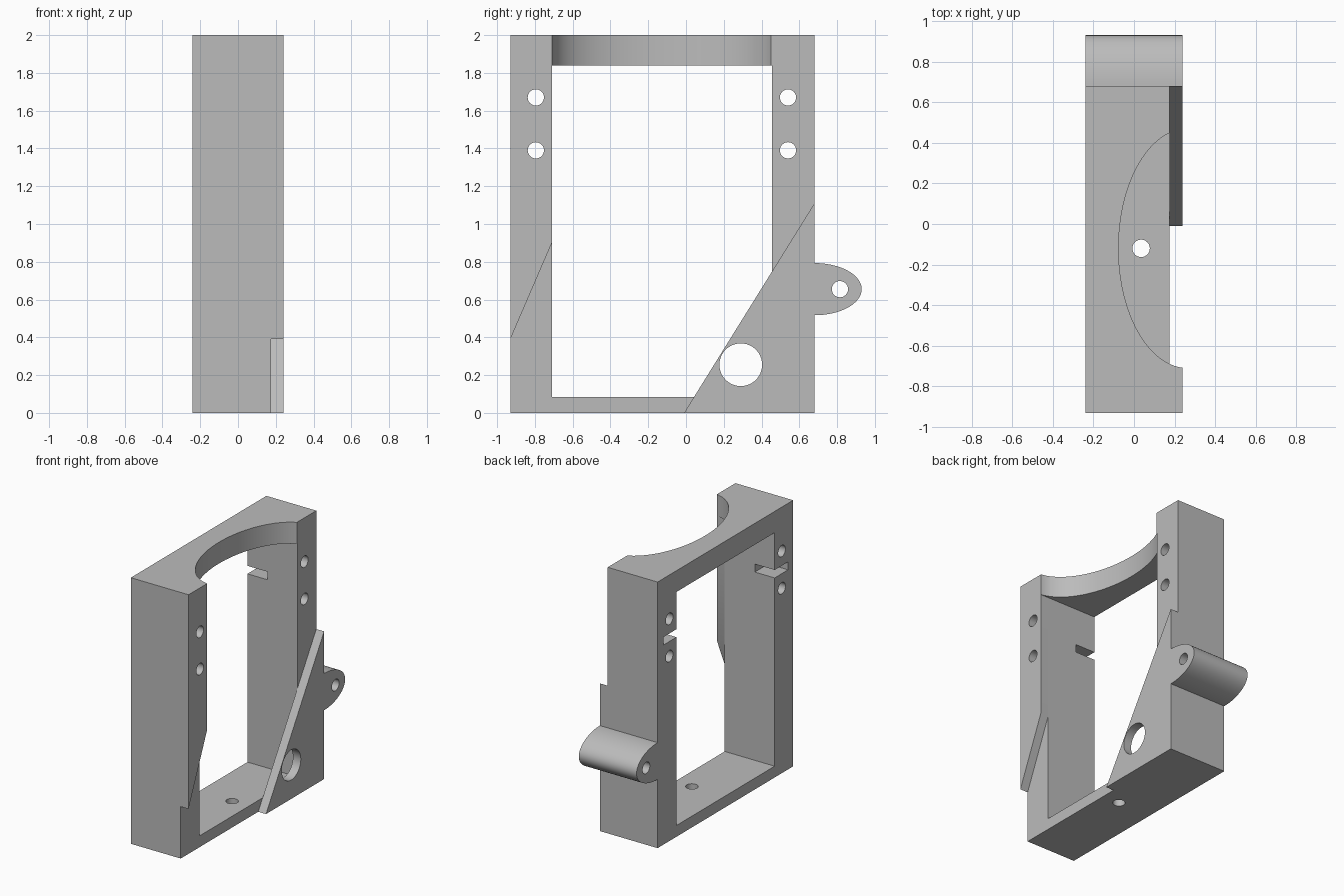
import bpy, bmesh, math

if "Cube" in bpy.data.objects:
    bpy.data.objects.remove(bpy.data.objects["Cube"], do_unlink=True)

grey = bpy.data.materials.new("plain grey")
grey.use_nodes = True
colour = (0.5, 0.5, 0.5, 1)
grey.diffuse_color = colour
grey.node_tree.nodes["Principled BSDF"].inputs["Base Color"].default_value = colour


def prism(name, points, low, high, axis="x"):
    """Extrude a (y, z) outline along x, or an (x, y) outline along z."""
    place = (lambda p, t: (t, *p)) if axis == "x" else (lambda p, t: (*p, t))
    bm = bmesh.new()
    base = bm.faces.new([bm.verts.new(place(p, low)) for p in points])
    top = bmesh.ops.extrude_face_region(bm, geom=[base])["geom"]
    shift = place((0, 0), high - low)
    bmesh.ops.translate(bm, vec=shift, verts=[v for v in top if isinstance(v, bmesh.types.BMVert)])
    bmesh.ops.recalc_face_normals(bm, faces=bm.faces)
    mesh = bpy.data.meshes.new(name)
    bm.to_mesh(mesh)
    bm.free()
    mesh.materials.append(grey)
    obj = bpy.data.objects.new(name, mesh)
    bpy.context.scene.collection.objects.link(obj)
    return obj


def rect(a, b, c, d):
    return [(a, c), (b, c), (b, d), (a, d)]


def ellipse(u, v, ru, rv, steps=48, start=0, sweep=math.tau):
    count = steps if sweep == math.tau else steps + 1
    angles = [start + sweep * i / steps for i in range(count)]
    return [(u + ru * math.cos(a), v + rv * math.sin(a)) for a in angles]


def cut(obj, points, low, high, axis="x"):
    """Subtract a prism and bake the result."""
    cutter = prism("cutter", points, low, high, axis)
    cutter.hide_render = True
    mod = obj.modifiers.new("cut", "BOOLEAN")
    mod.operation = "DIFFERENCE"
    mod.solver = "EXACT"
    mod.object = cutter
    graph = bpy.context.evaluated_depsgraph_get()
    mesh = bpy.data.meshes.new_from_object(obj.evaluated_get(graph))
    obj.modifiers.clear()
    obj.data = mesh
    bpy.data.objects.remove(cutter, do_unlink=True)


LEFT, STEP, SIDE = -0.24, 0.175, 0.24
FRONT, BACK = -0.93, 0.68
INNER_FRONT, INNER_BACK = -0.71, 0.455
FLOOR, BAR = 0.085, 1.84
PIN = 0.043

# Main rectangular frame with its window
frame = prism("frame", rect(FRONT, BACK, 0, 2), LEFT, STEP)
cut(frame, rect(INNER_FRONT, INNER_BACK, FLOOR, BAR), -1, 1)

# Raised pad on the front pillar, ending in a slanted edge
pad = prism("front_pillar_pad", [
    (FRONT, 0.39), (INNER_FRONT, 0.90), (INNER_FRONT, BAR),
    (-0.6, BAR), (-0.6, 2), (FRONT, 2)], STEP, SIDE)

# Curved cradle in the top bar
for part in (frame, pad):
    cut(part, ellipse(0.265, -0.12, 0.341, 0.59, 96), 1.75, 2.1, "z")

# Screw holes through both pillars
for z in (1.39, 1.67):
    for part, y in ((frame, -0.795), (pad, -0.795), (frame, 0.54)):
        cut(part, ellipse(y, z, PIN, PIN, 32), -1, 1)

# Nut slots on the inner corners of the pillars
for a, b in ((-0.87, -0.65), (0.40, 0.61)):
    cut(frame, rect(a, b, 1.50, 1.56), -0.5, -0.075)

# Hole through the bottom bar
cut(frame, ellipse(0.035, -0.12, PIN, PIN, 32), -0.5, 0.3, "z")

# Triangular gusset plate with its large hole
gusset = prism("gusset_plate", [(-0.01, 0), (BACK, 0), (BACK, 1.11)], STEP, SIDE)
cut(gusset, ellipse(0.29, 0.255, 0.113, 0.113, 64), -1, 1)

# Rounded hinge lug on the back
lug = prism("hinge_lug", ellipse(BACK, 0.655, 0.25, 0.138, 48, -math.pi / 2, math.pi), LEFT, SIDE)
cut(lug, ellipse(0.815, 0.655, PIN, PIN, 32), -1, 1)

# Smooth the curved walls, keep the edges sharp
bpy.ops.object.select_all(action="DESELECT")
for part in (frame, pad, gusset, lug):
    part.select_set(True)
bpy.context.view_layer.objects.active = frame
bpy.ops.object.shade_smooth_by_angle(angle=math.radians(30))
